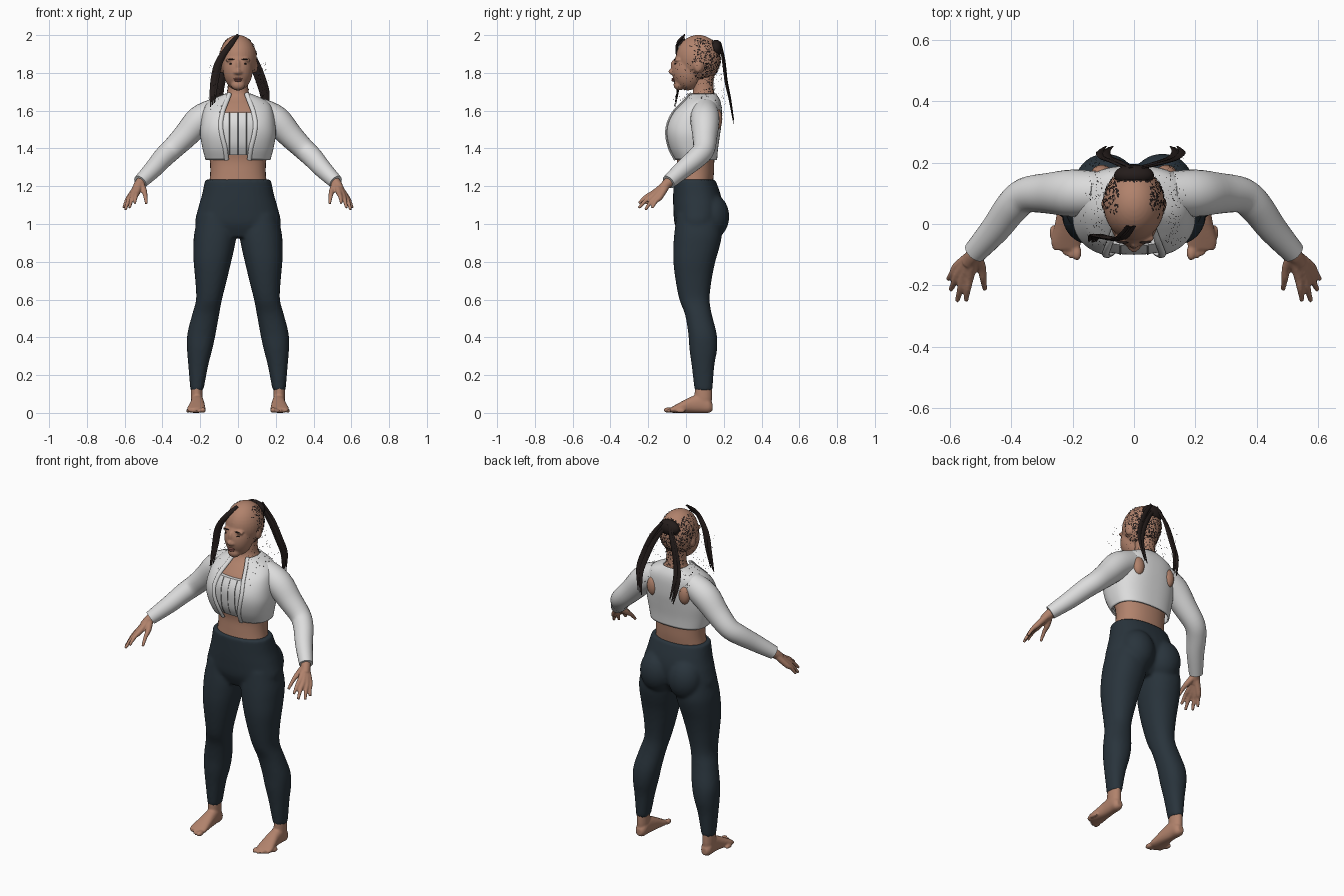
import bpy, bmesh, math, random
from mathutils import Vector, Matrix

random.seed(4)
if "Cube" in bpy.data.objects:
    bpy.data.objects.remove(bpy.data.objects["Cube"])


def material(name, rgb):
    m = bpy.data.materials.new(name)
    m.use_nodes = True
    m.diffuse_color = (*rgb, 1)
    bsdf = m.node_tree.nodes["Principled BSDF"]
    bsdf.inputs["Base Color"].default_value = (*rgb, 1)
    bsdf.inputs["Roughness"].default_value = 0.7
    return m


SKIN = material("skin", (0.44, 0.225, 0.15))
WHITE = material("white_cloth", (0.72, 0.72, 0.72))
GREY = material("seam_grey", (0.35, 0.35, 0.35))
NAVY = material("dark_navy_cloth", (0.022, 0.034, 0.045))
HAIR = material("dark_brown_hair", (0.018, 0.012, 0.011))
LIP = material("lip", (0.27, 0.1, 0.08))


def spline(rows, k=4):
    """Smooth rows of numbers with a Catmull-Rom curve."""
    out = []
    for i in range(len(rows) - 1):
        a, b, c, d = (rows[max(0, min(len(rows) - 1, i + j))] for j in (-1, 0, 1, 2))
        for s in range(k):
            t = s / k
            out.append([q + 0.5 * t * (r - p + t * (2 * p - 5 * q + 4 * r - u + t * (3 * (q - r) + u - p)))
                        for p, q, r, u in zip(a, b, c, d)])
    return out + [list(rows[-1])]


def ring(x0, x1, y0, y1, p=2.0, n=32, gap=0.0):
    """Superellipse outline; a gap leaves the front open."""
    cx, cy, rx, ry = (x0 + x1) / 2, (y0 + y1) / 2, (x1 - x0) / 2, (y1 - y0) / 2
    t0 = math.asin((gap / rx) ** (p / 2)) if gap else 0
    pts = []
    for i in range(n):
        t = t0 + (2 * math.pi - 2 * t0) * i / (n - 1 if gap else n)
        s, c = math.sin(t), -math.cos(t)
        pts.append((cx + math.copysign(rx * abs(s) ** (2 / p), s),
                    cy + math.copysign(ry * abs(c) ** (2 / p), c)))
    return pts


def skin_rings(bm, rings, closed=True):
    vs = [[bm.verts.new(p) for p in r] for r in rings]
    n = len(vs[0])
    for a, b in zip(vs, vs[1:]):
        for j in range(n if closed else n - 1):
            k = (j + 1) % n
            bm.faces.new((a[j], a[k], b[k], b[j]))
    if closed:
        bm.faces.new(vs[0][::-1])
        bm.faces.new(vs[-1])


def loft_z(bm, rows, p=2.0):
    """Rows: z, x0, x1, y0, y1."""
    skin_rings(bm, [[(x, y, r[0]) for x, y in ring(*r[1:], p=p)] for r in spline(rows)])


def loft_y(bm, rows):
    """Rows: y, x0, x1, z0, z1."""
    skin_rings(bm, [[(x, r[0], z) for x, z in ring(*r[1:], p=2.3)] for r in spline(rows)])


def tube(bm, rows, n=16, flat=1.0, k=4):
    """Rows: x, y, z, radius."""
    rows = spline(rows, k)
    pts = [Vector(r[:3]) for r in rows]
    rings = []
    for i, r in enumerate(rows):
        t = (pts[min(i + 1, len(pts) - 1)] - pts[max(i - 1, 0)]).normalized()
        u = t.cross(Vector((0, 1, 0))).normalized()
        v = t.cross(u)
        rings.append([pts[i] + r[3] * (u * math.cos(a) + v * flat * math.sin(a))
                      for a in (2 * math.pi * j / n for j in range(n))])
    skin_rings(bm, rings)


def ball(bm, centre, radii):
    bmesh.ops.create_uvsphere(bm, u_segments=32, v_segments=20, radius=1,
                              matrix=Matrix.Translation(centre) @ Matrix.Diagonal((*radii, 1)))


def mirror(bm):
    g = bmesh.ops.duplicate(bm, geom=bm.verts[:] + bm.edges[:] + bm.faces[:])["geom"]
    verts = [e for e in g if isinstance(e, bmesh.types.BMVert)]
    bmesh.ops.scale(bm, vec=(-1, 1, 1), verts=verts)


def finish(name, bm, mat, voxel=0.0, smooth=3, recalc=True):
    if recalc:
        bmesh.ops.recalc_face_normals(bm, faces=bm.faces[:])
    me = bpy.data.meshes.new(name)
    bm.to_mesh(me)
    bm.free()
    me.materials.append(mat)
    ob = bpy.data.objects.new(name, me)
    bpy.context.collection.objects.link(ob)
    bpy.ops.object.select_all(action="DESELECT")
    ob.select_set(True)
    bpy.context.view_layer.objects.active = ob
    bpy.ops.object.shade_smooth_by_angle(angle=math.radians(50))
    if voxel:
        mod = ob.modifiers.new("fuse", "REMESH")
        mod.mode, mod.voxel_size, mod.use_smooth_shade = "VOXEL", voxel, True
        mod = ob.modifiers.new("soften", "SMOOTH")
        mod.iterations = smooth
    return ob


# Trousers: legs, pelvis and seat fused
bm = bmesh.new()
loft_z(bm, [(0.12, .183, .252, .045, .14), (0.25, .158, .263, .03, .15), (0.34, .135, .27, .018, .165),
            (0.42, .118, .268, .012, .162), (0.52, .1, .243, -.005, .137), (0.6, .085, .222, -.035, .125),
            (0.7, .06, .226, -.055, .135), (0.8, .036, .235, -.067, .155), (0.88, .018, .236, -.067, .178),
            (0.95, .008, .232, -.062, .19), (1.05, .02, .21, -.05, .18)], p=2.2)
ball(bm, (.092, .135, 1.04), (.1, .094, .12))
mirror(bm)
loft_z(bm, [(z, -w, w, f, b) for z, w, f, b in
            [(0.93, .17, -.03, .13), (1.0, .225, -.06, .18), (1.08, .212, -.067, .195),
             (1.15, .192, -.068, .185), (1.235, .174, -.066, .155)]], p=2.3)
finish("trousers", bm, NAVY, 0.01, 4)

# Bare torso and neck
bm = bmesh.new()
loft_z(bm, [(z, -w, w, f, b) for z, w, f, b in
            [(1.2, .155, -.055, .14), (1.27, .147, -.05, .148), (1.34, .15, -.048, .15), (1.42, .165, -.065, .155),
             (1.5, .172, -.08, .165), (1.58, .16, -.055, .17), (1.63, .135, -.015, .165), (1.66, .09, .015, .16),
             (1.69, .06, .035, .15), (1.74, .053, .038, .145), (1.8, .055, .04, .15)]], p=2.2)
finish("torso", bm, SKIN)

# Skin showing at the shoulder blades
bm = bmesh.new()
ball(bm, (.105, .165, 1.555), (.034, .027, .055))
mirror(bm)
finish("shoulder_blades", bm, SKIN)

# Fitted inner top with seams
bm = bmesh.new()
loft_z(bm, [(z, -w, w, f, .14) for z, w, f in
            [(1.365, .15, -.062), (1.42, .165, -.09), (1.5, .17, -.1), (1.55, .165, -.092), (1.59, .15, -.07)]], p=2.5)
finish("inner_top", bm, WHITE)
bm = bmesh.new()
for x in (-.045, 0, .045):
    tube(bm, [(x, f, z, .0025) for z, f in
              [(1.37, -.063), (1.42, -.089), (1.5, -.099), (1.55, -.091), (1.588, -.07)]], 6)
finish("inner_top_seams", bm, GREY)

# Cropped jacket, open at the front, with edge binding
rows = spline([(1.34, .172, -.06, .165, .06), (1.40, .188, -.092, .17, .068), (1.47, .2, -.11, .18, .085),
               (1.53, .197, -.106, .188, .092), (1.59, .187, -.075, .19, .082), (1.63, .172, -.035, .187, .068),
               (1.66, .138, -.005, .178, .056), (1.69, .068, .015, .16, .045)])
rings = [[(x, y, z) for x, y in ring(-w, w, f, b, 2.5, 48, g)] for z, w, f, b, g in rows]
bm = bmesh.new()
skin_rings(bm, rings, closed=False)
jacket = finish("jacket_body", bm, WHITE, recalc=False)
mod = jacket.modifiers.new("thickness", "SOLIDIFY")
mod.thickness, mod.offset = 0.008, -1
bm = bmesh.new()
tube(bm, [(*r[0], .012) for r in rings], 10, 0.6, 1)
mirror(bm)
finish("jacket_lapels", bm, WHITE)

# Sleeves
bm = bmesh.new()
tube(bm, [(.11, .1, 1.6, .07), (.2, .1, 1.55, .077), (.28, .1, 1.465, .066), (.35, .094, 1.395, .058),
          (.395, .058, 1.352, .055), (.45, -.015, 1.29, .048), (.518, -.092, 1.222, .038)], 24)
mirror(bm)
finish("sleeves", bm, WHITE)

# Hands: each finger runs from the wrist through its knuckle
bm = bmesh.new()
tube(bm, [(.49, -.06, 1.245, .027), (.518, -.095, 1.218, .027), (.54, -.13, 1.185, .022)])
for knuckle, tip in [((.535, -.17, 1.165), (.547, -.25, 1.11)), ((.553, -.168, 1.155), (.575, -.25, 1.085)),
                     ((.567, -.155, 1.147), (.597, -.215, 1.075)), ((.574, -.137, 1.143), (.605, -.18, 1.085)),
                     ((.497, -.14, 1.175), (.485, -.213, 1.107))]:
    mid = Vector(knuckle).lerp(Vector(tip), 0.5) + Vector((0, 0, .008))
    tube(bm, [(.518, -.095, 1.218, .02), (*knuckle, .016), (*mid, .0115), (*tip, .008)], 10)
mirror(bm)
finish("hands", bm, SKIN, 0.005, 2)

# Feet and toes
bm = bmesh.new()
loft_z(bm, [(.03, .19, .245, .05, .13), (.08, .187, .25, .045, .138), (.2, .19, .246, .05, .134)])
loft_y(bm, [(.14, .2, .235, .012, .05), (.12, .187, .248, 0, .075), (.08, .183, .25, 0, .1), (.03, .178, .252, 0, .087),
            (-.02, .174, .262, 0, .062), (-.06, .172, .27, 0, .04), (-.085, .178, .262, .003, .026)])
for i in range(5):
    r = .015 if i == 0 else .011
    ball(bm, (.186 + .0195 * i, -.093 + .004 * i * i, r), (r, .026, r))
mirror(bm)
finish("feet", bm, SKIN, 0.006, 2)

# Head: skull, jaw, nose, brow ridge and ears fused
bm = bmesh.new()
ball(bm, (.092, .065, 1.835), (.014, .024, .034))
ball(bm, (.035, -.045, 1.868), (.032, .017, .012))
ball(bm, (.011, -.074, 1.802), (.01, .012, .009))
mirror(bm)
ball(bm, (0, .065, 1.875), (.1, .119, .126))
ball(bm, (0, .01, 1.815), (.078, .085, .108))
ball(bm, (0, -.038, 1.737), (.037, .028, .03))
ball(bm, (0, -.077, 1.807), (.012, .017, .016))
ball(bm, (0, -.066, 1.835), (.011, .016, .036))
finish("head", bm, SKIN, 0.006, 3)

# Eyes, brows and lips
bm = bmesh.new()
ball(bm, (.035, -.056, 1.848), (.013, .006, .004))
ball(bm, (.037, -.058, 1.872), (.02, .006, .0035))
mirror(bm)
finish("eyes_and_brows", bm, HAIR)
bm = bmesh.new()
ball(bm, (0, -.068, 1.768), (.023, .009, .005))
ball(bm, (0, -.067, 1.759), (.02, .01, .006))
finish("lips", bm, LIP)

# Gathered hair and loose locks
bm = bmesh.new()
ball(bm, (0, .158, 1.93), (.065, .035, .045))
paths = [[(.02, .18, 1.95), (.08, .195, 1.86), (.125, .21, 1.75), (.145, .23, 1.66), (.13, .25, 1.54)],
         [(-.02, .18, 1.95), (-.06, .2, 1.86), (-.09, .212, 1.75), (-.1, .23, 1.66), (-.08, .25, 1.54)],
         [(-.01, -.01, 1.99), (-.045, -.05, 1.945), (-.1, -.045, 1.86), (-.125, -.04, 1.75), (-.135, -.06, 1.63)]]
for path in paths:
    for off in (-.011, 0, .011):
        widths = (.008, .013, .014, .012, .003)
        tube(bm, [(x + off, y + abs(off) * .3, z + off, w) for (x, y, z), w in zip(path, widths)], 8, 0.35)
finish("hair_locks", bm, HAIR)

# Scattered flecks of hair on the scalp, nape and shoulders
bm = bmesh.new()


def fleck(p, normal, size):
    u = normal.orthogonal().normalized()
    v = normal.cross(u)
    a = random.random() * math.pi
    d, e = u * math.cos(a) + v * math.sin(a), v * math.cos(a) - u * math.sin(a)
    bm.faces.new([bm.verts.new(p + q * size) for q in (d, e * .6, -d, -e * .6)])


count = 0
while count < 1000:
    n = Vector([random.gauss(0, 1) for _ in range(3)]).normalized()
    if n.y < -0.4 + 0.5 * random.random() or n.z < -0.85 or (abs(n.x) < 0.5 and n.y < 0.6):
        continue
    fleck(Vector((n.x * .102, .065 + n.y * .121, 1.875 + n.z * .128)), n, random.uniform(.004, .007))
    count += 1
for i in range(350):
    side = random.choice((-1, 1))
    p = Vector((side * random.gauss(.125, .018), random.uniform(-.07, .22), random.uniform(1.56, 1.86)))
    fleck(p, Vector((side, random.uniform(-1, 1), .5)).normalized(), random.uniform(.002, .004))
for i in range(120):
    a = random.uniform(0.2, math.pi - 0.2)
    n = Vector((math.cos(a), math.sin(a), 0))
    fleck(Vector((n.x * .059, .092 + n.y * .06, random.uniform(1.68, 1.78))), n, .005)
finish("hair_flecks", bm, HAIR, recalc=False)
